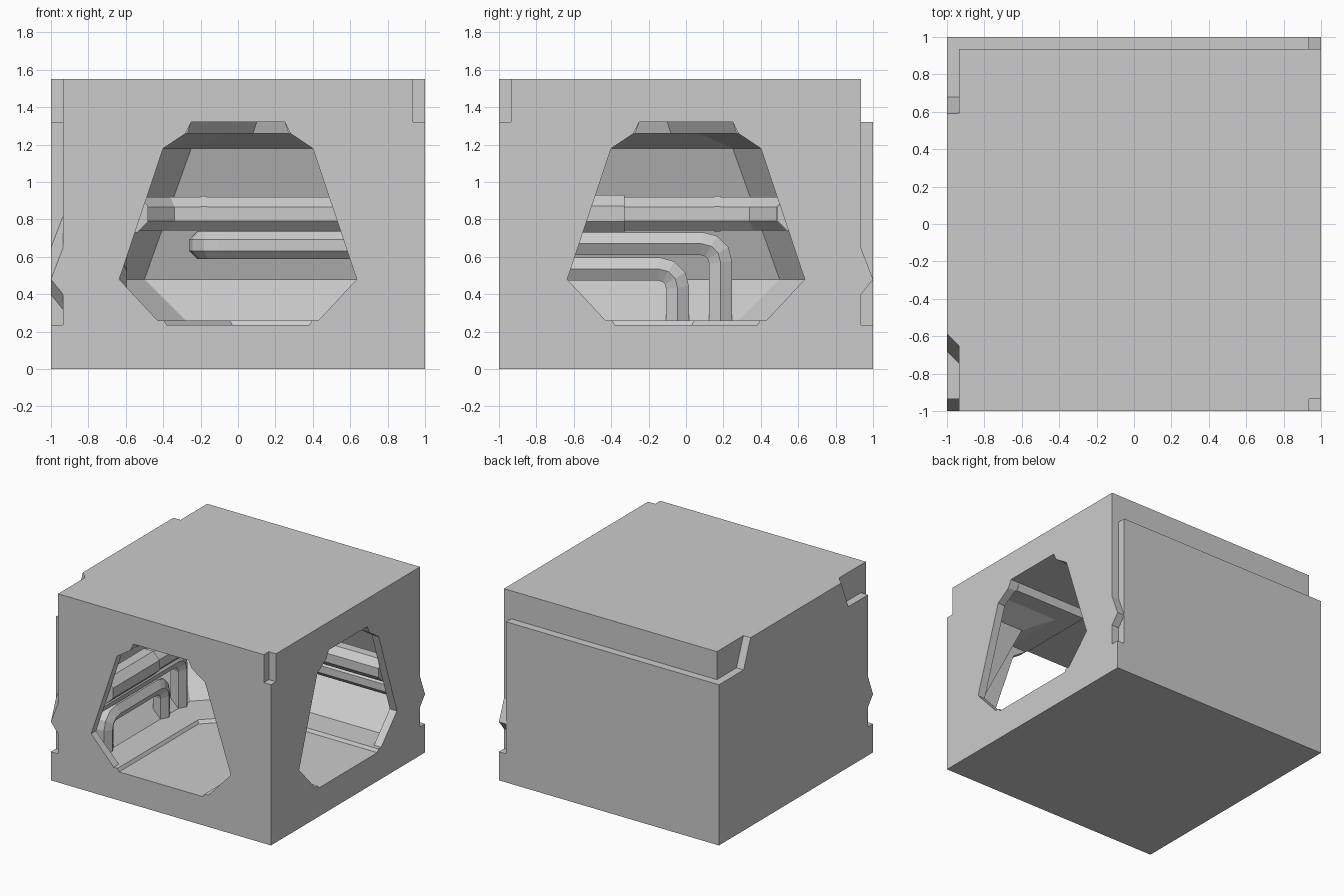
import bpy, bmesh, math
from mathutils import Vector
from itertools import product

if "Cube" in bpy.data.objects:
    bpy.data.objects.remove(bpy.data.objects["Cube"])

R = 0.935          # inner plane of rim / recess depth


def make(name, bm):
    bmesh.ops.recalc_face_normals(bm, faces=bm.faces)
    me = bpy.data.meshes.new(name)
    bm.to_mesh(me)
    bm.free()
    ob = bpy.data.objects.new(name, me)
    bpy.context.collection.objects.link(ob)
    return ob


def loft(name, rings):
    """Closed solid through a list of equal-length rings."""
    bm = bmesh.new()
    vs = [[bm.verts.new(p) for p in r] for r in rings]
    for a, b in zip(vs, vs[1:]):
        for i in range(len(a)):
            j = (i + 1) % len(a)
            bm.faces.new((a[i], a[j], b[j], b[i]))
    bm.faces.new(vs[0][::-1])
    bm.faces.new(vs[-1])
    return make(name, bm)


def hull(name, pts):
    bm = bmesh.new()
    for p in pts:
        bm.verts.new(p)
    bmesh.ops.convex_hull(bm, input=bm.verts[:])
    bmesh.ops.dissolve_limit(bm, angle_limit=0.001, verts=bm.verts[:], edges=bm.edges[:])
    return make(name, bm)


def box(name, xs, ys, zs):
    return hull(name, list(product(xs, ys, zs)))


def cut(target, cutter):
    m = target.modifiers.new("cut", 'BOOLEAN')
    m.operation, m.solver, m.object = 'DIFFERENCE', 'EXACT', cutter
    bpy.context.view_layer.objects.active = target
    bpy.ops.object.modifier_apply(modifier=m.name)
    bpy.data.objects.remove(cutter, do_unlink=True)


# Outer block
shell = box("corridor_shell", (-1, 1), (-1, 1), (0, 1.55))

# L-shaped room: plan outline at each level (half width, height), outer corner chamfered
levels = [(.38, .235), (.395, .26), (.63, .26), (.85, .48), (.60, 1.18),
          (.42, 1.26), (.27, 1.26), (.25, 1.32)]
C = 0.35
room = loft("room_cutter", [
    [(-w, -R, z), (w, -R, z), (w, -w, z), (R, -w, z), (R, w, z), (C - w, w, z), (-w, w - C, z)]
    for w, z in levels])
cut(shell, room)

# Openings in the front and right rims
half = [(.38, .235), (.395, .26), (.43, .26), (.635, .48), (.40, 1.18), (.28, 1.26), (.25, 1.32)]
outline = half + [(-w, z) for w, z in reversed(half)]
cut(shell, loft("front_cutter", [[(u, y, z) for u, z in outline] for y in (-1.1, -.92)]))
cut(shell, loft("right_cutter", [[(x, u, z) for u, z in outline] for x in (.92, 1.1)]))

# Top recesses: back edge, front right corner, both ends of the left side
Z0, Z1, E = 1.32, 1.6, 1.1
cut(shell, box("back_top_cutter", (-E, E), (R, E), (Z0, Z1)))
cut(shell, box("corner_cutter", (R, E), (-E, -R), (Z0, Z1)))
cut(shell, hull("left_back_cutter", [
    (x, y, z) for x in (-E, -R) for y, z in ((.68, Z0), (.57, Z1), (E, Z0), (E, Z1))]))
cut(shell, hull("left_front_cutter", [
    (x, y, z) for x, s in ((-1.02, .02), (-R, -.065))
    for y, z in ((-.68 + s, Z0), (-.565 + s, Z1), (-E, Z0), (-E, Z1))]))

# Long corner notches, each interrupted by a pointed tooth
for flip, k in ((False, 1), (True, 0)):
    for slope, end in ((2.6, 1.4), (-1.25, .235)):
        pts = []
        for a, b in product((-.02, .065), repeat=2):
            x, y = (1 - b, 1 - a) if flip else (a - 1, b - 1)
            pts += [(x, y, .48 + slope * (a + k * b)), (x, y, end)]
        cut(shell, hull("notch_cutter", pts))


def fillet(pts, r, steps=3):
    """Round the inner corners of a right-angled path."""
    pts = [Vector(p) for p in pts]
    out = [pts[0]]
    for a, p, b in zip(pts, pts[1:], pts[2:]):
        u, v = (a - p).normalized(), (b - p).normalized()
        for i in range(steps + 1):
            t = math.pi / 2 * i / steps
            out.append(p + u * r * (1 - math.sin(t)) + v * r * (1 - math.cos(t)))
    return out + [pts[-1]]


def pipe(name, path, normal, apothem, sides, phase=0.0):
    """Mitred sweep of a regular polygon along a planar path."""
    path, n = [Vector(p) for p in path], Vector(normal)
    rad = apothem / math.cos(math.pi / sides)
    rings = []
    for i, p in enumerate(path):
        d0 = (p - path[i - 1]).normalized() if i else None
        d1 = (path[i + 1] - p).normalized() if i < len(path) - 1 else d0
        d0 = d0 or d1
        t = (d0 + d1).normalized()
        m = t.cross(n) / t.dot(d1)
        rings.append([p + rad * (n * math.cos(a) + m * math.sin(a))
                      for a in (phase + 2 * math.pi * j / sides for j in range(sides))])
    return loft(name, rings)


X, Z, O = (1, 0, 0), (0, 0, 1), math.pi / 8

# Main pipe around the outer corner, with sleeve and collars
pipe("main_pipe", [(-.58, -R, .83), (-.58, .377, .83), (-.377, .58, .83), (R, .58, .83)], Z, .09, 8, O)
pipe("pipe_sleeve", [(-.58, -R, .83), (-.58, -.33, .83)], Z, .10, 8, O)
pipe("left_collar", [(-.58, .15, .83), (-.58, .185, .83)], Z, .095, 8, O)
pipe("back_collar", [(-.2, .58, .83), (-.165, .58, .83)], Z, .095, 8, O)

# Small pipes on the left wall, bending down into the floor
PX = -.665
pipe("upper_small_pipe", fillet([(PX, -R, .67), (PX, .185, .67), (PX, .185, .25)], .1), X, .061, 6)
pipe("lower_small_pipe", fillet([(PX, -.78, .25), (PX, -.78, .535), (PX, -.045, .535),
                                 (PX, -.045, .25)], .1), X, .061, 6)

# Pipe on the back wall, bending into it
pipe("back_wall_pipe", fillet([(-.19, .83, .662), (-.19, .665, .662), (R, .665, .662)], .09), Z, .0725, 8, O)
